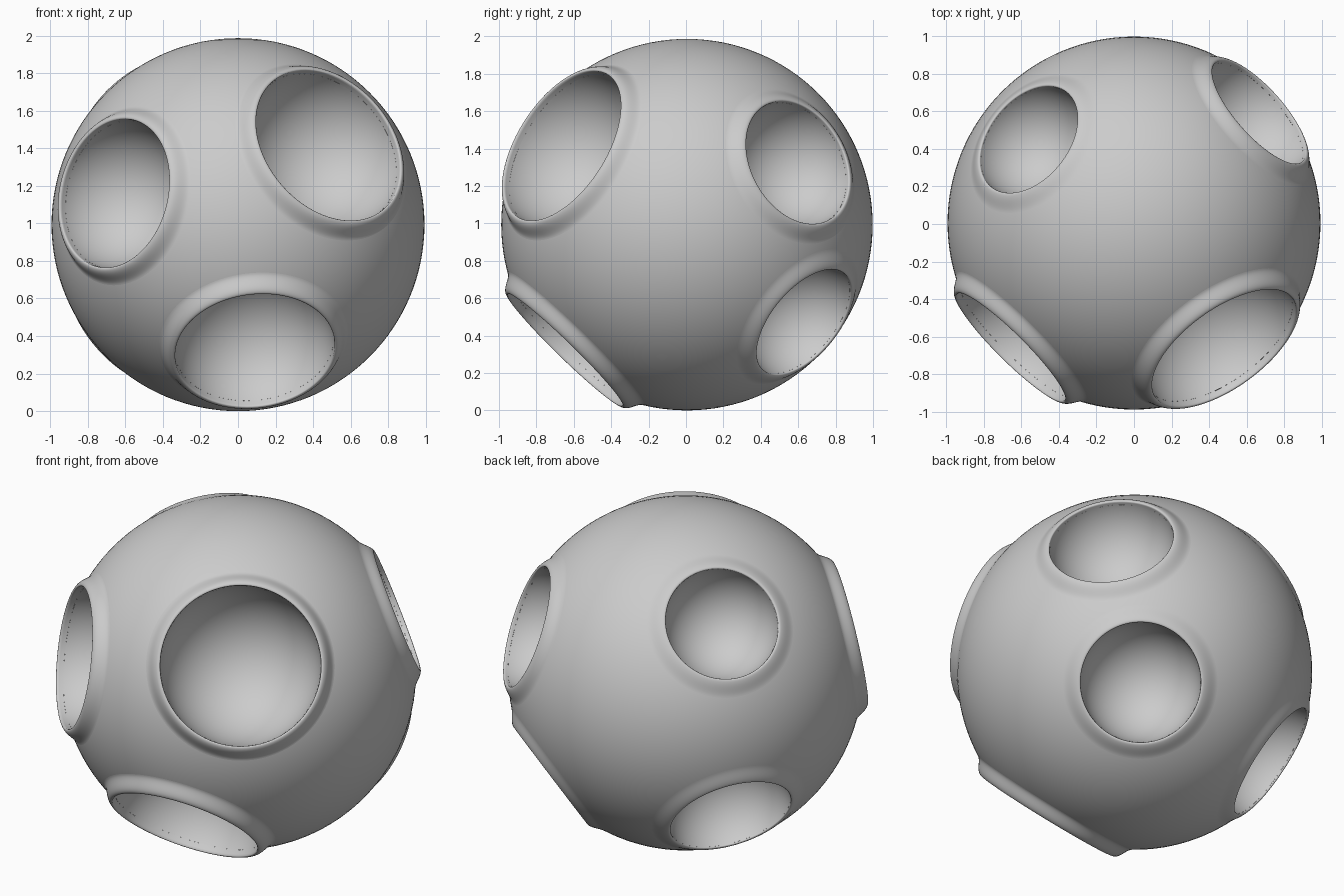
import bpy, bmesh, math
from mathutils import Vector, Matrix

if "Cube" in bpy.data.objects:
    bpy.data.objects.remove(bpy.data.objects["Cube"])

BALL_R = 0.993
CENTRE = Vector((0, 0.005, 0.993))
SEG = 96

# centre of each crater opening relative to the ball, and opening radius
CRATERS = [
    ((0.48, -0.665, 0.422), 0.450),    # front right, upper
    ((0.09, -0.650, -0.668), 0.427),   # front, lower
    ((-0.655, -0.660, 0.167), 0.402),  # front left
    ((0.665, 0.590, 0.332), 0.350),    # back right, upper
    ((0.48, 0.625, -0.520), 0.337),    # back right, lower
    ((-0.56, 0.445, 0.622), 0.322),    # back left, upper
    ((-0.62, 0.445, -0.540), 0.350),   # back left, lower
]


def finish(name, bm):
    mesh = bpy.data.meshes.new(name)
    bmesh.ops.recalc_face_normals(bm, faces=bm.faces)
    bm.to_mesh(mesh)
    bm.free()
    ob = bpy.data.objects.new(name, mesh)
    bpy.context.collection.objects.link(ob)
    return ob


def smooth(ob, angle=40):
    bpy.ops.object.select_all(action='DESELECT')
    ob.select_set(True)
    bpy.context.view_layer.objects.active = ob
    bpy.ops.object.shade_smooth_by_angle(angle=math.radians(angle))


def frame(pos):
    """Matrix putting local z on the crater axis, origin at ball centre."""
    rot = Vector(pos).to_track_quat('Z', 'Y').to_matrix().to_4x4()
    return Matrix.Translation(CENTRE) @ rot


def rim_profile(d, R):
    """(radius, height) points: bowl wall, rounded lip, flare into the ball."""
    pts = []
    a0 = math.asin((BALL_R**2 - d*d - R*R) / (2 * d * R))
    for i in range(4):                       # upper part of the bowl wall
        a = a0 * (1 - i / 3)
        pts.append((R * math.cos(a), d + R * math.sin(a)))
    lip = math.hypot(R, d)
    th0 = math.atan2(R, d)
    crest = 0.012 / lip
    for i in range(1, 4):                    # rounded crest of the lip
        t = i / 3
        r = lip + 0.008 * math.sin(t * math.pi / 2)
        th = th0 + crest * (1 - math.cos(t * math.pi / 2))
        pts.append((r * math.sin(th), r * math.cos(th)))
    top = lip + 0.008
    for i in range(1, 15):                   # concave flare outside
        t = i / 14
        r = BALL_R + (top - BALL_R) * (1 - t)**2 * (1 + 2 * t)
        th = th0 + crest + 0.095 * t
        pts.append((r * math.sin(th), r * math.cos(th)))
    return pts


# ball with the bowls cut out
bm = bmesh.new()
bmesh.ops.create_uvsphere(bm, u_segments=128, v_segments=64, radius=BALL_R,
                          matrix=Matrix.Translation(CENTRE))
ball = finish("ball", bm)

bm = bmesh.new()
for pos, R in CRATERS:
    d = Vector(pos).length
    bmesh.ops.create_uvsphere(bm, u_segments=SEG, v_segments=48, radius=R,
                              matrix=frame(pos) @ Matrix.Translation((0, 0, d)))
cutter = finish("bowl_cutter", bm)
cutter.hide_render = True

mod = ball.modifiers.new("bowls", 'BOOLEAN')
mod.operation = 'DIFFERENCE'
mod.solver = 'EXACT'
mod.object = cutter
bpy.ops.object.select_all(action='DESELECT')
bpy.context.view_layer.objects.active = ball
ball.select_set(True)
bpy.ops.object.modifier_apply(modifier=mod.name)
bpy.data.objects.remove(cutter)
smooth(ball)

# raised rims
for n, (pos, R) in enumerate(CRATERS, 1):
    bm = bmesh.new()
    rings = []
    for r, z in rim_profile(Vector(pos).length, R):
        rings.append([bm.verts.new((r * math.cos(k * math.tau / SEG),
                                    r * math.sin(k * math.tau / SEG), z))
                      for k in range(SEG)])
    for a, b in zip(rings, rings[1:]):
        for k in range(SEG):
            j = (k + 1) % SEG
            bm.faces.new((a[k], b[k], b[j], a[j]))
    bm.transform(frame(pos))
    rim = finish(f"crater_rim_{n}", bm)
    # open strips: make sure the crest faces away from the ball centre
    axis = Vector(pos).normalized()
    if sum(p.normal.dot(axis) * p.area for p in rim.data.polygons) < 0:
        rim.data.flip_normals()
    smooth(rim, 60)
